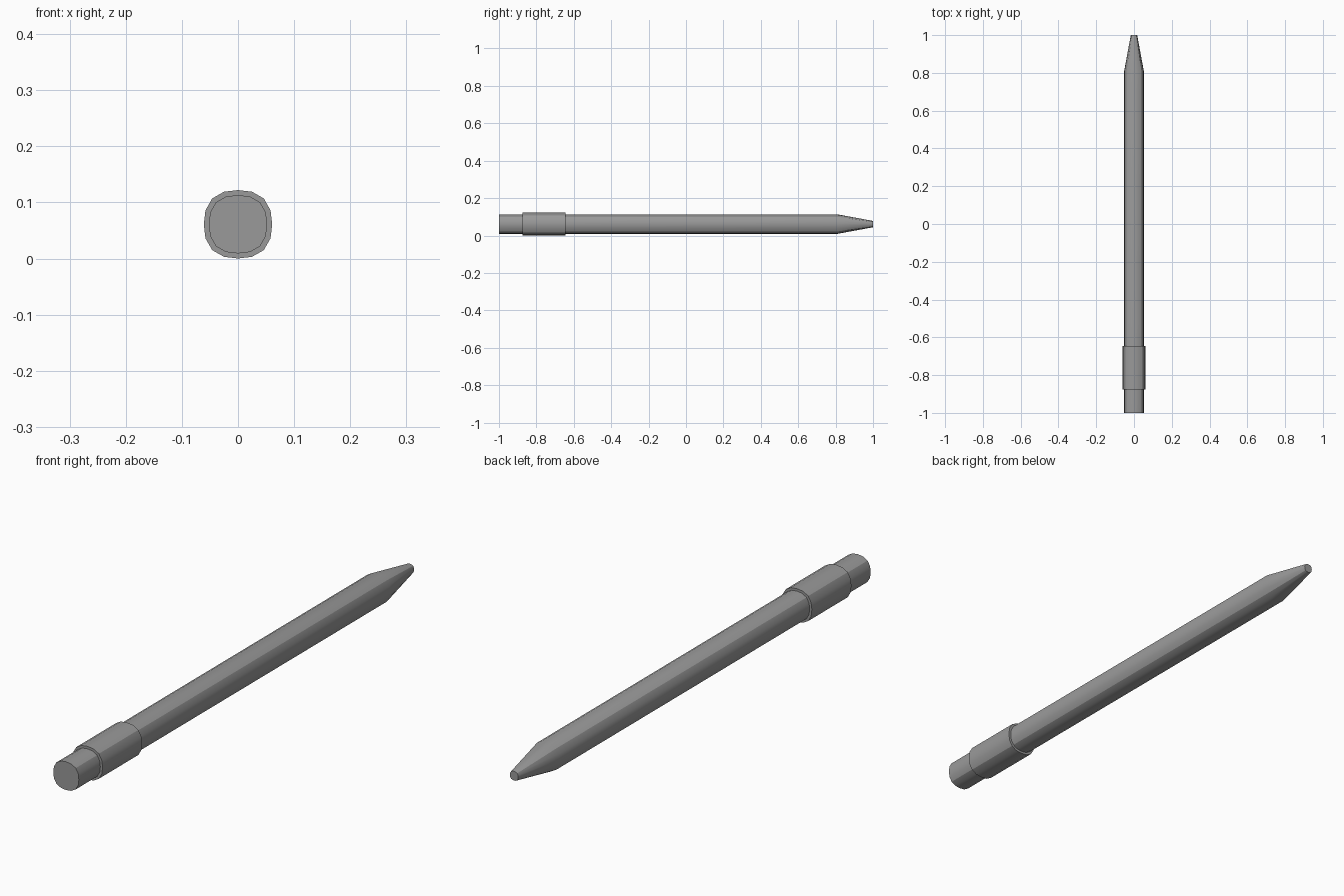
import bpy
import bmesh
import math

cube = bpy.data.objects.get("Cube")
if cube:
    bpy.data.objects.remove(cube, do_unlink=True)

RADIUS = 0.061  # collar half height, also the axis height

# One shared colour
grey = bpy.data.materials.new("mid_grey")
grey.use_nodes = True
COLOUR = (0.32, 0.32, 0.32, 1)
grey.diffuse_color = COLOUR
grey.node_tree.nodes["Principled BSDF"].inputs["Base Color"].default_value = COLOUR

# Squarish sixteen-sided section with unit half height
side = [(-0.754, 0.754), (-0.41, 0.95), (0, 1), (0.41, 0.95)]
section = []
for quarter in range(4):
    c, s = math.cos(quarter * math.pi / 2), math.sin(quarter * math.pi / 2)
    section += [(x * c + z * s, z * c - x * s) for x, z in side]


def rod(name, stations):
    """Loft the section along y through (y, radius) stations and cap the ends."""
    bm = bmesh.new()
    rings = [[bm.verts.new((x * r, y, z * r + RADIUS)) for x, z in section]
             for y, r in stations]
    count = len(section)
    for a, b in zip(rings, rings[1:]):
        for i in range(count):
            j = (i + 1) % count
            bm.faces.new((a[i], a[j], b[j], b[i]))
    bm.faces.new(rings[0])
    bm.faces.new(rings[-1])
    bmesh.ops.recalc_face_normals(bm, faces=bm.faces)
    mesh = bpy.data.meshes.new(name)
    bm.to_mesh(mesh)
    bm.free()
    mesh.materials.append(grey)
    obj = bpy.data.objects.new(name, mesh)
    bpy.context.collection.objects.link(obj)
    bpy.ops.object.select_all(action="DESELECT")
    obj.select_set(True)
    bpy.context.view_layer.objects.active = obj
    bpy.ops.object.shade_smooth_by_angle(angle=math.radians(28))
    return obj


# Shaft with tapered blunt tip, and the collar sleeve around it
rod("shaft_and_tip", [(-1, 0.052), (0.81, 0.052), (1, 0.017)])
rod("collar", [(-0.875, RADIUS), (-0.645, RADIUS)])
